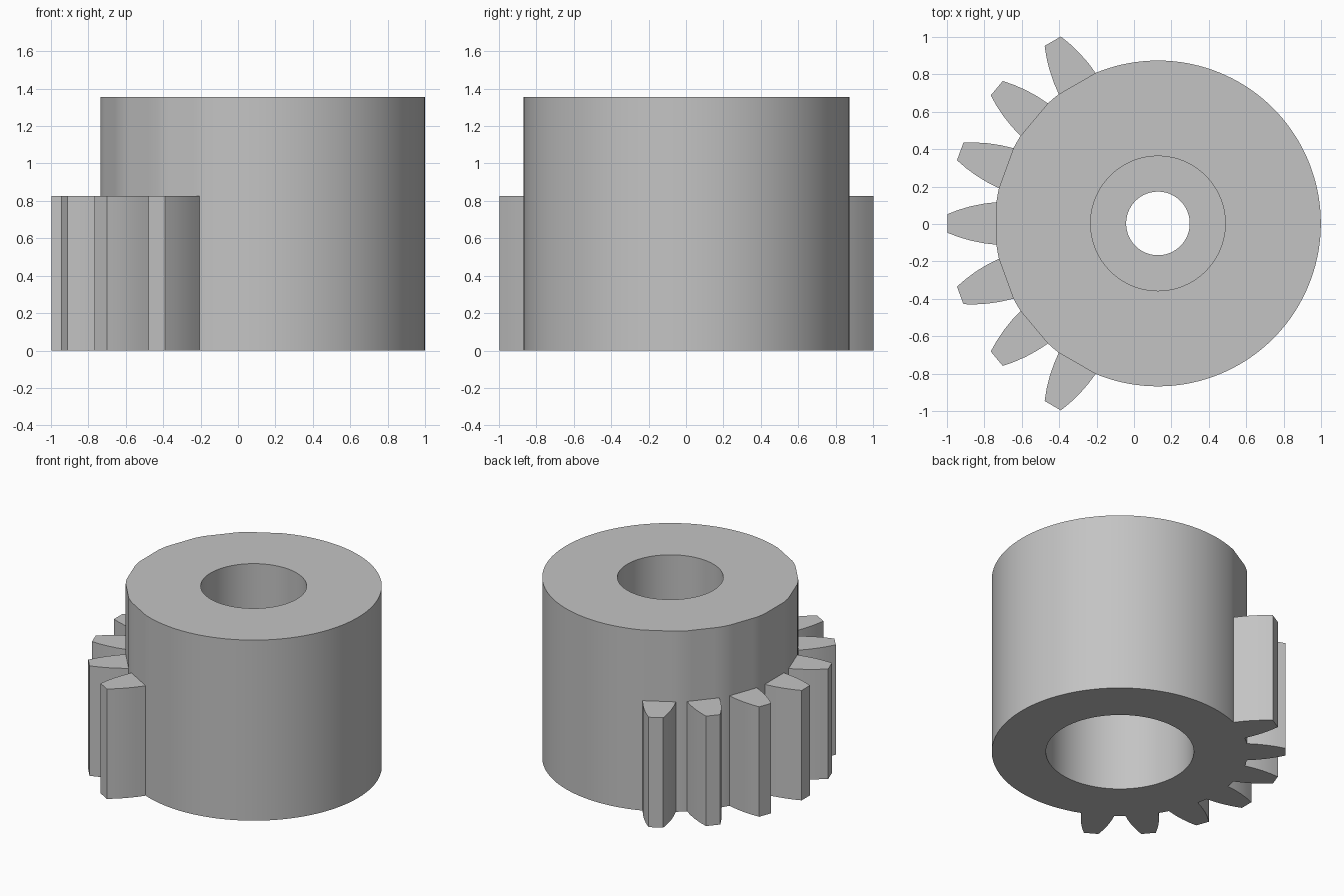
import bpy, bmesh
from math import sin, cos, radians, pi

if "Cube" in bpy.data.objects:
    bpy.data.objects.remove(bpy.data.objects["Cube"])

CX, CY = 0.128, 0.003       # hub axis
R, HEIGHT, TOOTH_H = 0.871, 1.355, 0.825
PITCH, HALF = 20, 7.5       # tooth spacing and half width at the root, degrees
TEETH = range(-3, 4)
STEP = 2.5

grey = bpy.data.materials.new("light_grey")
grey.use_nodes = True
colour = (0.55, 0.55, 0.55, 1)
grey.diffuse_color = colour
grey.node_tree.nodes["Principled BSDF"].inputs["Base Color"].default_value = colour


def finish(name, bm):
    bmesh.ops.recalc_face_normals(bm, faces=bm.faces)
    mesh = bpy.data.meshes.new(name)
    bm.to_mesh(mesh)
    bm.free()
    mesh.materials.append(grey)
    ob = bpy.data.objects.new(name, mesh)
    bpy.context.collection.objects.link(ob)
    ob.location = (CX, CY, 0)
    bpy.ops.object.select_all(action='DESELECT')
    ob.select_set(True)
    bpy.context.view_layer.objects.active = ob
    bpy.ops.object.shade_smooth_by_angle(angle=radians(25))
    return ob


def outer_radius(a):
    """Round hub, flattened to a chord behind each tooth."""
    for k in TEETH:
        d = a - (180 + k * PITCH)
        if abs(d) <= HALF:
            return R * cos(radians(HALF)) / cos(radians(d))
    return R


# Hub: closed profile swept round the axis, with stepped bore
profile = [(None, 0), (None, HEIGHT), (0.36, HEIGHT), (0.36, 0.825),
           (0.17, 0.825), (0.17, 0.67), (0.503, 0.67), (0.503, 0)]
bm = bmesh.new()
angles = [i * STEP for i in range(int(360 / STEP))]
rings = []
for r, z in profile:
    ring = []
    for a in angles:
        rad = outer_radius(a) if r is None else r
        ring.append(bm.verts.new((rad * cos(radians(a)), rad * sin(radians(a)), z)))
    rings.append(ring)
for j, ring in enumerate(rings):
    nxt = rings[(j + 1) % len(rings)]
    for i in range(len(ring)):
        n = (i + 1) % len(ring)
        bm.faces.new((ring[i], ring[n], nxt[n], nxt[i]))
finish("hub", bm)

# Teeth: curved-flank prisms standing on the flattened chords
flank = [(R * cos(radians(HALF)), R * sin(radians(HALF))),
         (0.93, 0.106), (1.0, 0.092), (1.065, 0.073), (1.125, 0.05)]
outline = flank + [(x, -y) for x, y in reversed(flank)]
for k in TEETH:
    t = pi + radians(k * PITCH)
    bm = bmesh.new()
    low, high = [[bm.verts.new((x * cos(t) - y * sin(t), x * sin(t) + y * cos(t), z))
                  for x, y in outline] for z in (0, TOOTH_H)]
    bm.faces.new(low)
    bm.faces.new(high)
    for i in range(len(outline) - 1):
        bm.faces.new((low[i], low[i + 1], high[i + 1], high[i]))
    finish(f"tooth_{k + 4}", bm)
